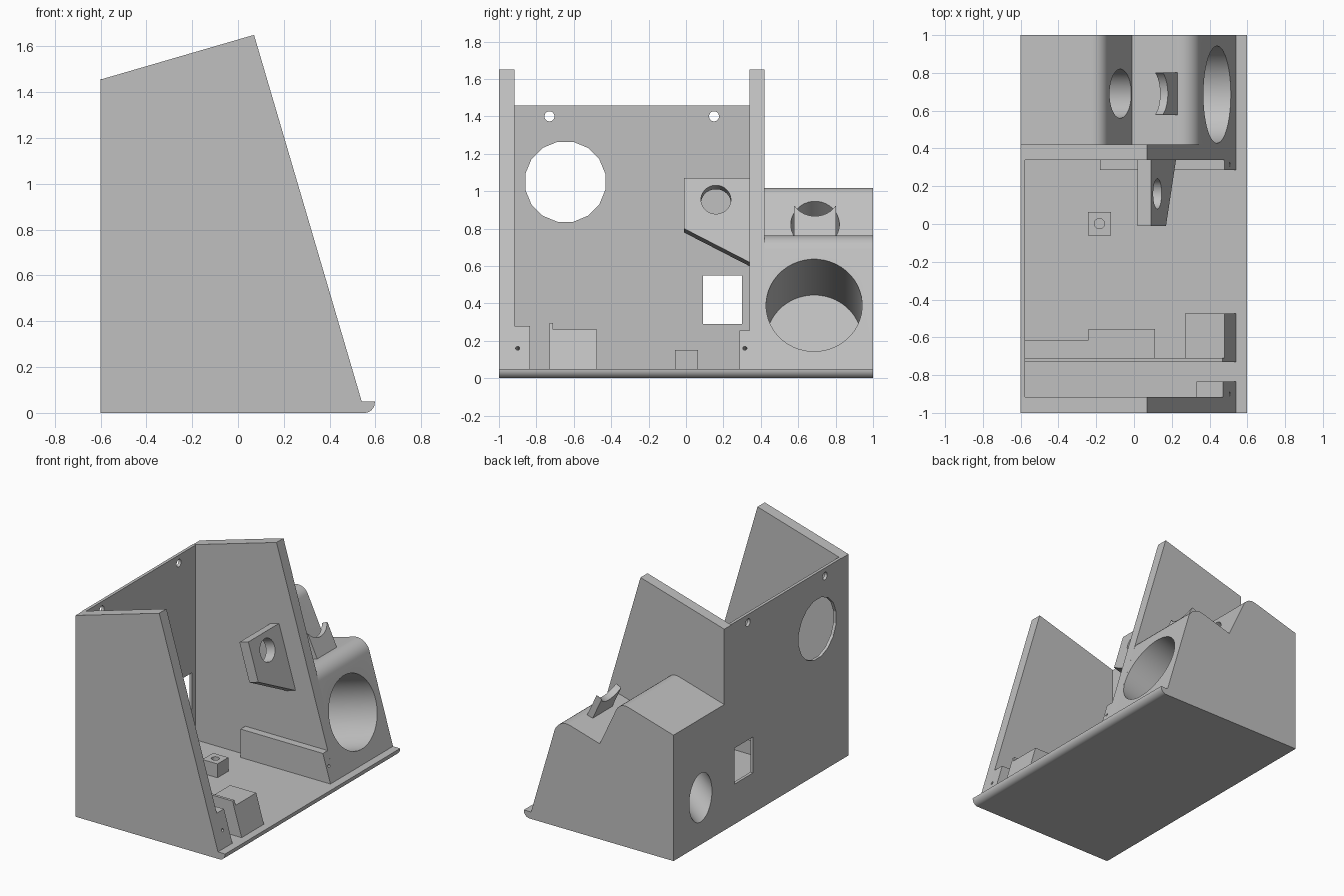
import bpy, bmesh, math
from mathutils import Vector

if "Cube" in bpy.data.objects:
    bpy.data.objects.remove(bpy.data.objects["Cube"], do_unlink=True)

GREY = bpy.data.materials.new("light_grey")
GREY.use_nodes = True
COLOUR = (0.53, 0.53, 0.53, 1)
GREY.diffuse_color = COLOUR
GREY.node_tree.nodes["Principled BSDF"].inputs["Base Color"].default_value = COLOUR

FLOOR = 0.05
LEAN = 0.294                      # how far the front edge leans back per unit of height
NORMAL = Vector((1, 0, LEAN)).normalized()
UP = Vector((-LEAN, 0, 1)).normalized()


def front_x(z):
    return 0.54 - LEAN * (z - FLOOR)


def solid(name, points, vector):
    """Extrude a flat 3D outline along a vector."""
    bm = bmesh.new()
    face = bm.faces.new([bm.verts.new(p) for p in points])
    grown = bmesh.ops.extrude_face_region(bm, geom=[face])
    verts = [g for g in grown["geom"] if isinstance(g, bmesh.types.BMVert)]
    bmesh.ops.translate(bm, verts=verts, vec=vector)
    bmesh.ops.recalc_face_normals(bm, faces=bm.faces)
    mesh = bpy.data.meshes.new(name)
    bm.to_mesh(mesh)
    bm.free()
    mesh.materials.append(GREY)
    obj = bpy.data.objects.new(name, mesh)
    bpy.context.collection.objects.link(obj)
    return obj


def prism(name, profile, y0, y1):
    return solid(name, [(x, y0, z) for x, z in profile], (0, y1 - y0, 0))


def box(name, x0, x1, y0, y1, z0, z1):
    return prism(name, [(x0, z0), (x1, z0), (x1, z1), (x0, z1)], y0, y1)


def sloped_block(name, x0, y0, y1, top):
    """Block on the floor whose front follows the leaning front edge."""
    return prism(name, [(x0, FLOOR), (front_x(FLOOR), FLOOR), (front_x(top), top), (x0, top)], y0, y1)


def cut(obj, cutter):
    mod = obj.modifiers.new("cut", "BOOLEAN")
    mod.operation = "DIFFERENCE"
    mod.solver = "EXACT"
    mod.object = cutter
    bpy.context.view_layer.objects.active = obj
    bpy.ops.object.modifier_apply(modifier=mod.name)
    bpy.data.objects.remove(cutter, do_unlink=True)


def drill(obj, start, direction, radius, depth, sides=32):
    """Cut a round hole from start along direction."""
    d = Vector(direction).normalized()
    side = Vector((0, 1, 0)) if abs(d.y) < 0.9 else Vector((1, 0, 0))
    other = d.cross(side)
    ring = []
    for i in range(sides):
        a = 2 * math.pi * (i + 0.5) / sides
        ring.append(Vector(start) + radius * (math.cos(a) * side + math.sin(a) * other))
    cut(obj, solid("hole_cutter", ring, d * depth))


def rounded(before, corner, after, radius, steps=8):
    """Points of a fillet that replaces a profile corner."""
    c = Vector(corner)
    u = (Vector(before) - c).normalized()
    v = (Vector(after) - c).normalized()
    half = u.angle(v) / 2
    centre = c + (u + v).normalized() * radius / math.sin(half)
    start = c + u * radius / math.tan(half) - centre
    end = c + v * radius / math.tan(half) - centre
    return [tuple(centre + start.lerp(end, i / steps).normalized() * radius) for i in range(steps + 1)]


def smooth(obj):
    bpy.ops.object.select_all(action="DESELECT")
    obj.select_set(True)
    bpy.context.view_layer.objects.active = obj
    bpy.ops.object.shade_smooth_by_angle(angle=math.radians(20))


# Floor slab with a rounded lip along its front edge
lip = rounded((0, 0), (0.597, 0), (0.597, FLOOR), 0.045)
smooth(prism("floor", [(-0.6, 0)] + lip + [(0.597, FLOOR), (-0.6, FLOOR)], -1, 1))

# Two tall side walls
wall = [(-0.6, FLOOR), (front_x(FLOOR), FLOOR), (0.07, 1.65), (-0.6, 1.455)]
prism("right_wall", wall, -1, -0.917)
prism("left_wall", wall, 0.34, 0.42)

# Back wall with its openings
back = box("back_wall", -0.6, -0.578, -0.917, 0.34, FLOOR, 1.458)
drill(back, (-0.7, -0.645, 1.05), (1, 0, 0), 0.218, 0.3, 16)
for y in (-0.73, 0.15):
    drill(back, (-0.7, y, 1.4), (1, 0, 0), 0.027, 0.3, 16)
cut(back, box("window_cutter", -0.7, -0.5, 0.09, 0.3, 0.29, 0.55))

# Solid side holder with two rounded ridges
heel, ridge, valley = (-0.6, 0.91), (-0.171, 1.034), (-0.01, 0.69)
crest, toe = (front_x(0.787), 0.787), (front_x(FLOOR), FLOOR)
holder = prism("side_holder", [(-0.6, FLOOR), heel] + rounded(heel, ridge, valley, 0.08)
               + [valley] + rounded(valley, crest, toe, 0.1) + [toe], 0.42, 1)
# Large cup in the leaning front
mouth = Vector((front_x(0.39), 0.685, 0.39))
drill(holder, mouth + NORMAL * 0.1, -NORMAL, 0.257, 0.78, 48)
# Narrow bore from the valley to the back
bore = Vector((-0.525, 0, -0.48))
drill(holder, Vector((-0.075, 0.69, 0.82)) - bore * 0.3, bore, 0.13, 1.2)
smooth(holder)

# Cradle behind the front ridge
tilt = math.radians(25)
along = Vector((math.cos(tilt), 0, math.sin(tilt)))
rise = Vector((-math.sin(tilt), 0, math.cos(tilt)))
foot = Vector((0.19, 0.69, 0.79)) - rise * 0.12
half_width = Vector((0, 0.112, 0))
thick = along * 0.045
base = foot - thick / 2
cradle = solid("cradle", [base - half_width, base + half_width,
                          base + half_width + rise * 0.255, base - half_width + rise * 0.255], thick)
drill(cradle, foot + rise * 0.324 - along * 0.2, along, 0.13, 0.4)
smooth(cradle)

# Leaning bracket on the inside of the left wall
outline = [(-0.01, 1.07), (0.34, 1.07), (0.34, 0.62), (-0.01, 0.80)]
bracket = solid("wall_bracket", [(front_x(z) - 0.15, y, z) for y, z in outline], -NORMAL * 0.075)
drill(bracket, Vector((front_x(0.955) - 0.15, 0.16, 0.955)) + NORMAL * 0.1, -NORMAL, 0.08, 0.3)
smooth(bracket)

# Rails beside the walls, each with a pin hole
for name, x0, y0, y1, top, pin in (("left_rail", -0.18, 0.285, 0.34, 0.255, 0.315),
                                   ("right_rail", 0.33, -0.917, -0.835, 0.28, -0.9)):
    rail = sloped_block(name, x0, y0, y1, top)
    drill(rail, Vector((front_x(0.16), pin, 0.16)) + NORMAL * 0.05, -NORMAL, 0.011, 0.15, 12)

# Front block, thin divider and low supports behind it
sloped_block("front_block", 0.27, -0.71, -0.475, 0.26)
sloped_block("divider", -0.578, -0.73, -0.71, 0.295)
box("rear_support", -0.578, -0.24, -0.71, -0.613, FLOOR, 0.15)
box("middle_support", -0.24, 0.11, -0.71, -0.555, FLOOR, 0.15)

# Small post with a screw hole
post = box("screw_post", -0.243, -0.122, -0.06, 0.063, FLOOR, 0.15)
drill(post, (-0.183, 0.002, 0.2), (0, 0, -1), 0.027, 0.13, 16)
